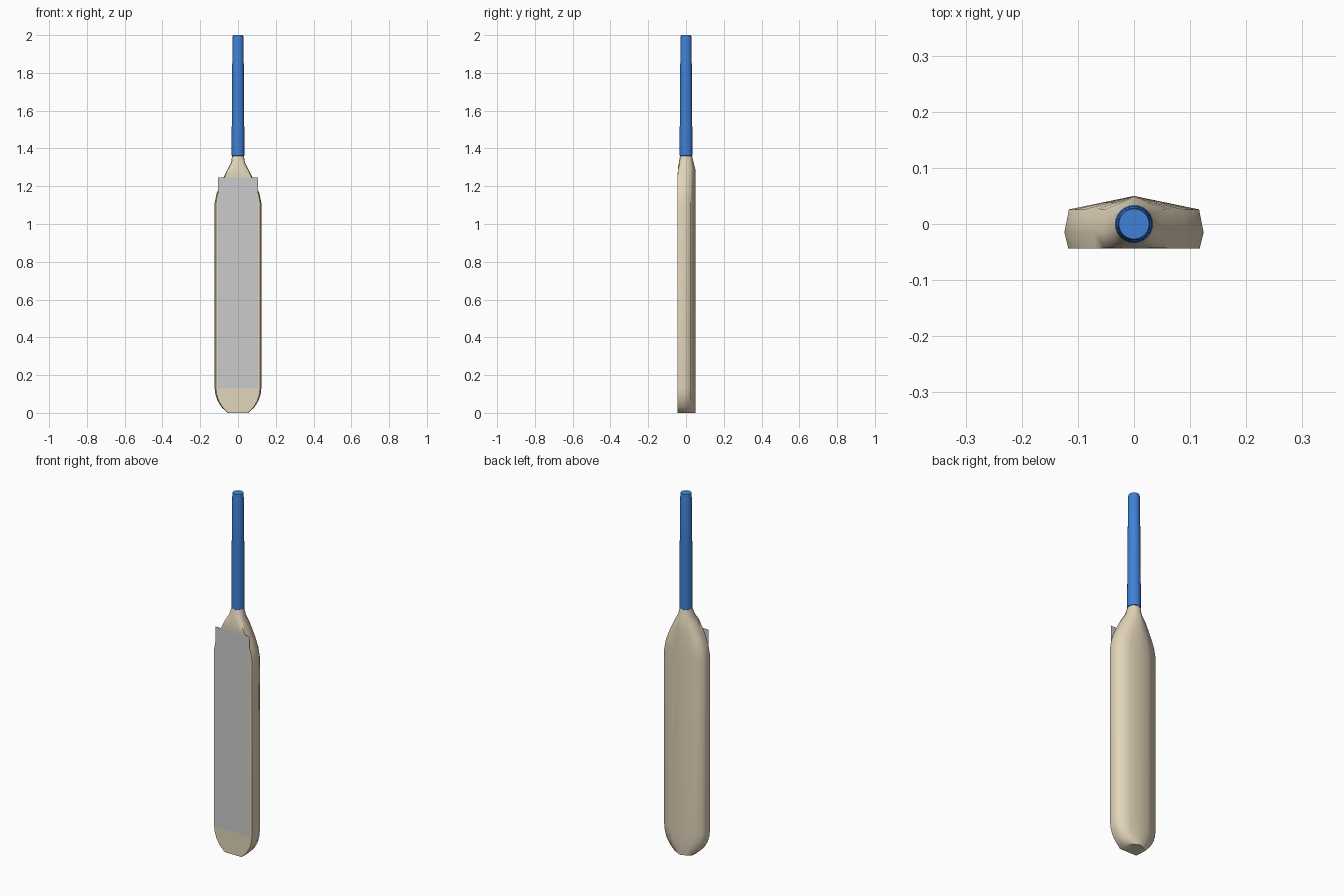
import bpy, bmesh, math

if "Cube" in bpy.data.objects:
    bpy.data.objects.remove(bpy.data.objects["Cube"])


def material(name, rgb):
    m = bpy.data.materials.new(name)
    m.diffuse_color = (*rgb, 1)
    m.use_nodes = True
    m.node_tree.nodes["Principled BSDF"].inputs["Base Color"].default_value = m.diffuse_color
    return m


def loft(name, rings, mat, angle):
    bm = bmesh.new()
    loops = [[bm.verts.new(p) for p in r] for r in rings]
    n = len(loops[0])
    for a, b in zip(loops, loops[1:]):
        for i in range(n):
            j = (i + 1) % n
            bm.faces.new((a[i], a[j], b[j], b[i]))
    bm.faces.new(loops[0][::-1])
    bm.faces.new(loops[-1])
    bmesh.ops.recalc_face_normals(bm, faces=bm.faces)
    me = bpy.data.meshes.new(name)
    bm.to_mesh(me)
    bm.free()
    ob = bpy.data.objects.new(name, me)
    bpy.context.collection.objects.link(ob)
    me.materials.append(mat)
    bpy.ops.object.select_all(action='DESELECT')
    ob.select_set(True)
    bpy.context.view_layer.objects.active = ob
    bpy.ops.object.shade_smooth_by_angle(angle=math.radians(angle))
    return ob


wood = material("wood", (0.76, 0.66, 0.49))
grip = material("grip", (0.05, 0.22, 0.68))

# Blade: flat face, bevelled edges and raised spine, blending to a round neck
half = [(0, -.044), (.06, -.044), (.117, -.044), (.124, -.015),
        (.116, .026), (.058, .038), (0, .05)]
section = half + [(-x, y) for x, y in half[-2:0:-1]]
circle = [(.031 * math.sin(math.tau * i / 12), -.031 * math.cos(math.tau * i / 12))
          for i in range(12)]
# z, width factor, blend to neck
stations = [(0, .44, 0), (.03, .70, 0), (.065, .88, 0), (.10, .97, 0), (.135, 1, 0),
            (1.11, 1, 0), (1.16, .92, 0), (1.21, .76, 0), (1.255, .58, 0),
            (1.29, .45, .05), (1.325, .34, .5), (1.365, .25, 1)]
rings = [[(x * w * (1 - t) + cx * t, y * (1 - t) + cy * t, z)
          for (x, y), (cx, cy) in zip(section, circle)] for z, w, t in stations]
loft("blade", rings, wood, 72)

# Handle grip: slightly tapered round tube with a softened end
profile = [(1.36, .031), (1.362, .034), (1.70, .032), (1.99, .029), (2.0, .027)]
rings = [[(r * math.cos(math.tau * i / 24), r * math.sin(math.tau * i / 24), z)
          for i in range(24)] for z, r in profile]
loft("handle_grip", rings, grip, 50)

# Face sheet: thin flat panel just in front of the blade
bpy.ops.mesh.primitive_plane_add(size=1, location=(0, -.0495, .6875),
                                 rotation=(math.pi / 2, 0, 0))
sheet = bpy.context.object
sheet.name = "face_sheet"
sheet.scale = (.21, 1.115, 1)
